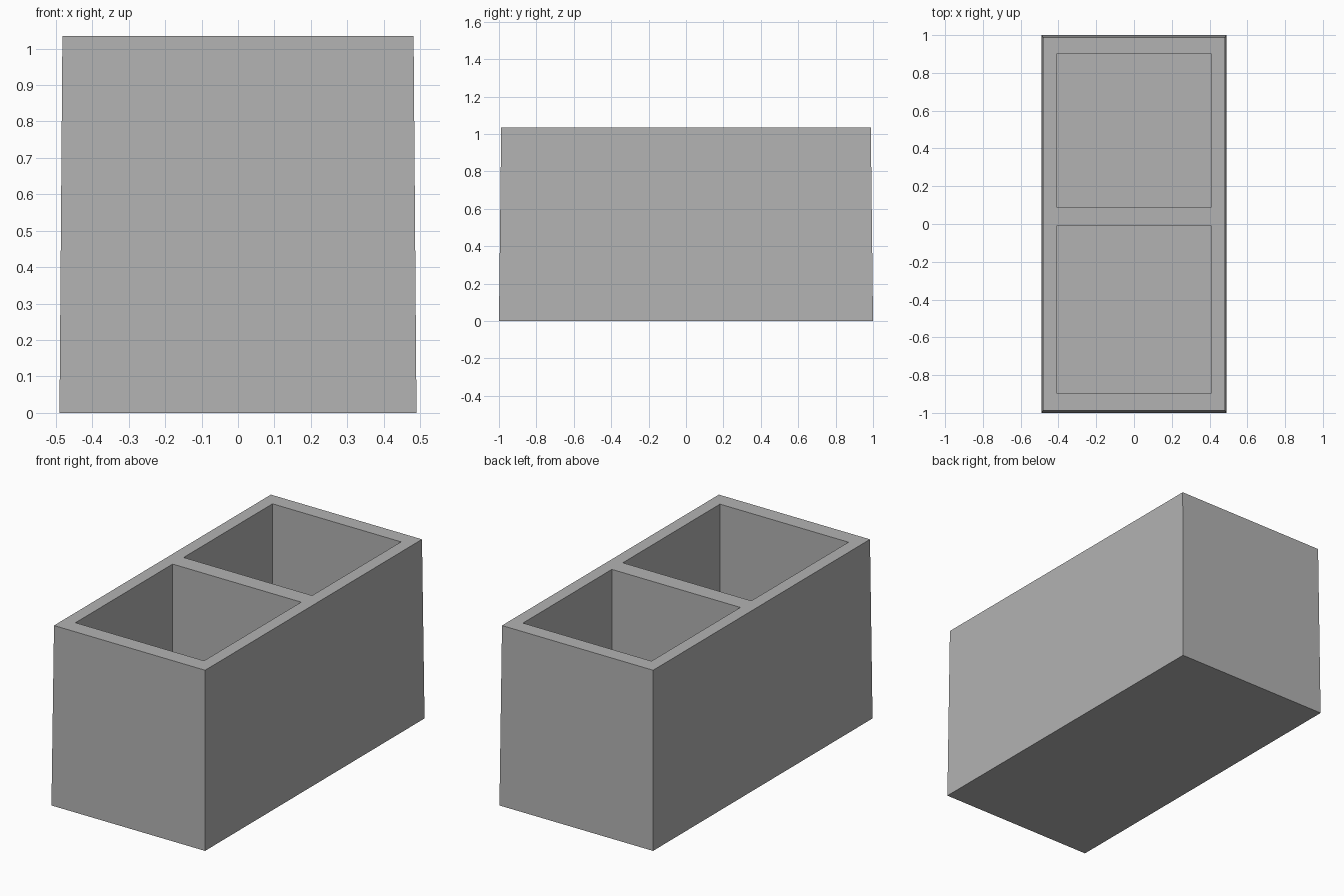
import bpy
import bmesh

HEIGHT = 1.035
FLOOR = 0.1

cube = bpy.data.objects.get("Cube")
if cube:
    bpy.data.objects.remove(cube, do_unlink=True)

# Plain grey for the whole box
grey = bpy.data.materials.new("plain_grey")
grey.use_nodes = True
colour = (0.45, 0.45, 0.45, 1)
grey.diffuse_color = colour
grey.node_tree.nodes["Principled BSDF"].inputs["Base Color"].default_value = colour


def block(name, x, y0, y1, z0, z1, inset_x=0, inset_y=0):
    """Box symmetric in x whose top is drawn in by the given insets."""
    bm = bmesh.new()
    bmesh.ops.create_cube(bm, size=1)
    for v in bm.verts:
        top = v.co.z > 0
        sx = 1 if v.co.x > 0 else -1
        sy = 1 if v.co.y > 0 else -1
        v.co.x = sx * (x - inset_x * top)
        v.co.y = (y1 if sy > 0 else y0) - sy * inset_y * top
        v.co.z = z1 if top else z0
    mesh = bpy.data.meshes.new(name)
    bm.to_mesh(mesh)
    bm.free()
    mesh.materials.append(grey)
    obj = bpy.data.objects.new(name, mesh)
    bpy.context.scene.collection.objects.link(obj)
    return obj


# Slightly tapered outer body
body = block("divided_box", 0.49, -1, 1, 0, HEIGHT, 0.008, 0.012)

# Two straight-sided compartments, the front one a little longer
for name, y0, y1 in (("front_compartment", -0.895, -0.01),
                     ("back_compartment", 0.09, 0.90)):
    cutter = block(name, 0.41, y0, y1, FLOOR, HEIGHT + 0.2)
    cutter.hide_render = True
    cut = body.modifiers.new(name, 'BOOLEAN')
    cut.operation = 'DIFFERENCE'
    cut.solver = 'EXACT'
    cut.object = cutter
    bpy.context.view_layer.objects.active = body
    bpy.ops.object.modifier_apply(modifier=cut.name)
    bpy.data.objects.remove(cutter, do_unlink=True)
